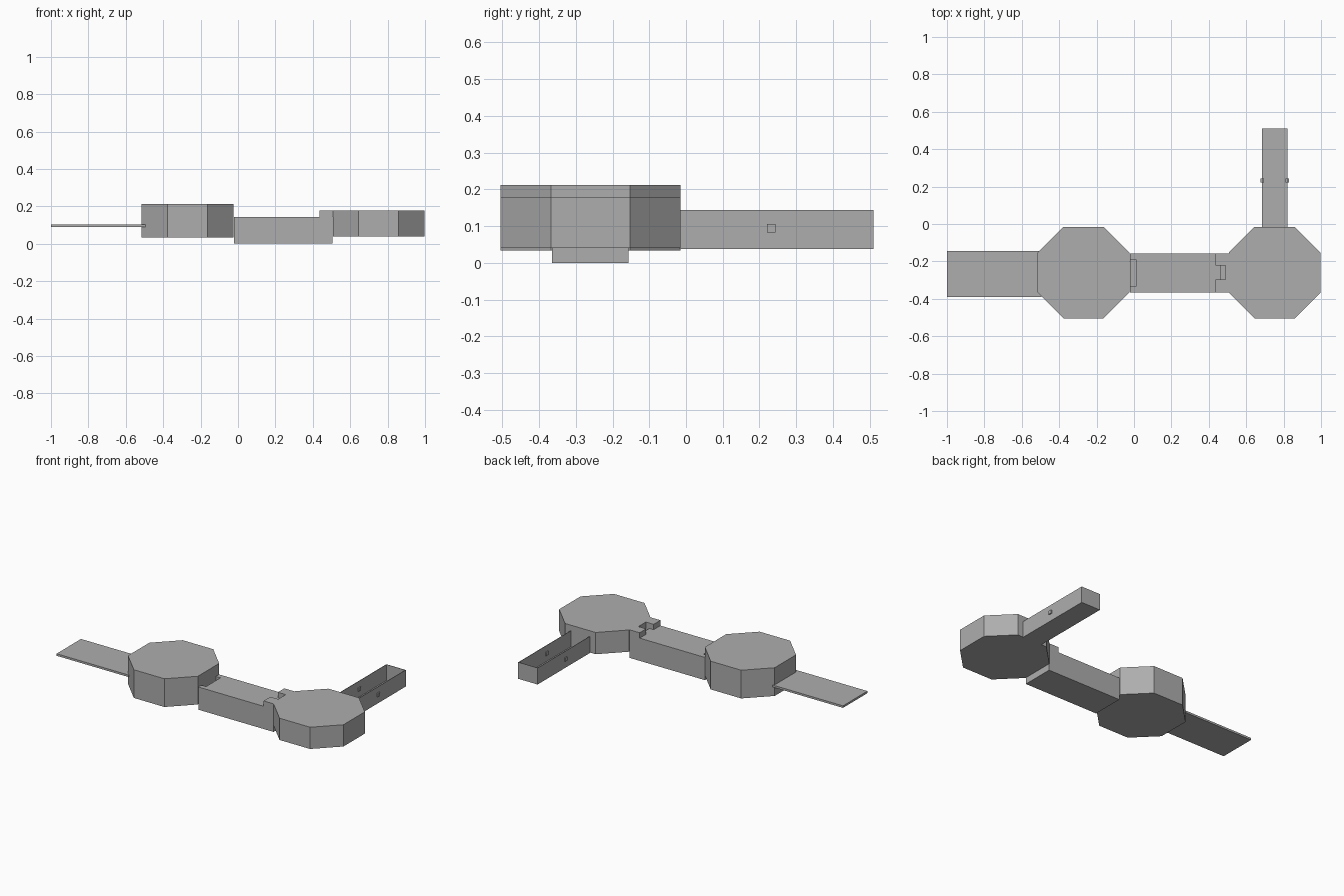
import bpy, bmesh

if "Cube" in bpy.data.objects:
    bpy.data.objects.remove(bpy.data.objects["Cube"])

grey = bpy.data.materials.new("mid_grey")
grey.diffuse_color = (0.42, 0.42, 0.42, 1)
grey.use_nodes = True
grey.node_tree.nodes["Principled BSDF"].inputs["Base Color"].default_value = grey.diffuse_color


def prism(name, pts, z0, z1):
    """Extrude a flat outline between two heights."""
    bm = bmesh.new()
    face = bm.faces.new([bm.verts.new((x, y, z0)) for x, y in pts])
    top = bmesh.ops.extrude_face_region(bm, geom=[face])["geom"]
    bmesh.ops.translate(bm, vec=(0, 0, z1 - z0),
                        verts=[v for v in top if isinstance(v, bmesh.types.BMVert)])
    bmesh.ops.recalc_face_normals(bm, faces=bm.faces)
    mesh = bpy.data.meshes.new(name)
    bm.to_mesh(mesh)
    bm.free()
    mesh.materials.append(grey)
    ob = bpy.data.objects.new(name, mesh)
    bpy.context.collection.objects.link(ob)
    return ob


def box(name, x0, x1, y0, y1, z0, z1):
    return prism(name, [(x0, y0), (x1, y0), (x1, y1), (x0, y1)], z0, z1)


def octagon(name, cx, cy, z0, z1, r=0.245, s=0.107):
    pts = [(r, -s), (r, s), (s, r), (-s, r), (-r, s), (-r, -s), (-s, -r), (s, -r)]
    return prism(name, [(cx + x, cy + y) for x, y in pts], z0, z1)


def cut(target, cutter):
    cutter.hide_render = True
    cutter.hide_set(True)
    mod = target.modifiers.new("cut", "BOOLEAN")
    mod.object = cutter
    mod.solver = "EXACT"


# Octagonal rooms
octagon("left_room", -0.27, -0.26, 0.033, 0.212)
octagon("right_room", 0.752, -0.26, 0.04, 0.178)

# Flat ramp on the left
box("ramp", -1.0, -0.495, -0.39, -0.145, 0.09, 0.103)

# Linking corridor with a shallow pocket at each end
corridor = box("corridor", -0.022, 0.505, -0.365, -0.157, 0.0, 0.144)
cut(corridor, box("pocket_cutter", -0.05, 0.01, -0.335, -0.19, 0.115, 0.2))
cut(corridor, box("slot_cutter", 0.465, 0.49, -0.297, -0.222, 0.115, 0.2))

# Notched collar over the corridor end
prism("collar", [(0.435, -0.365), (0.508, -0.365), (0.508, -0.157), (0.435, -0.157),
                 (0.435, -0.222), (0.49, -0.222), (0.49, -0.297), (0.435, -0.297)],
      0.144, 0.178)

# Open-topped trough at the back
box("trough_floor", 0.684, 0.82, -0.018, 0.51, 0.038, 0.042)
box("trough_left_wall", 0.684, 0.687, -0.018, 0.51, 0.038, 0.143)
box("trough_right_wall", 0.817, 0.82, -0.018, 0.51, 0.038, 0.143)
box("trough_end_wall", 0.684, 0.82, 0.507, 0.51, 0.038, 0.143)

# Small studs through the trough walls and floor
for side, x in (("left", 0.6855), ("right", 0.8185)):
    box(side + "_stud", x - 0.009, x + 0.009, 0.221, 0.243, 0.083, 0.105)
box("floor_stud", 0.741, 0.749, 0.436, 0.444, 0.04, 0.046)
